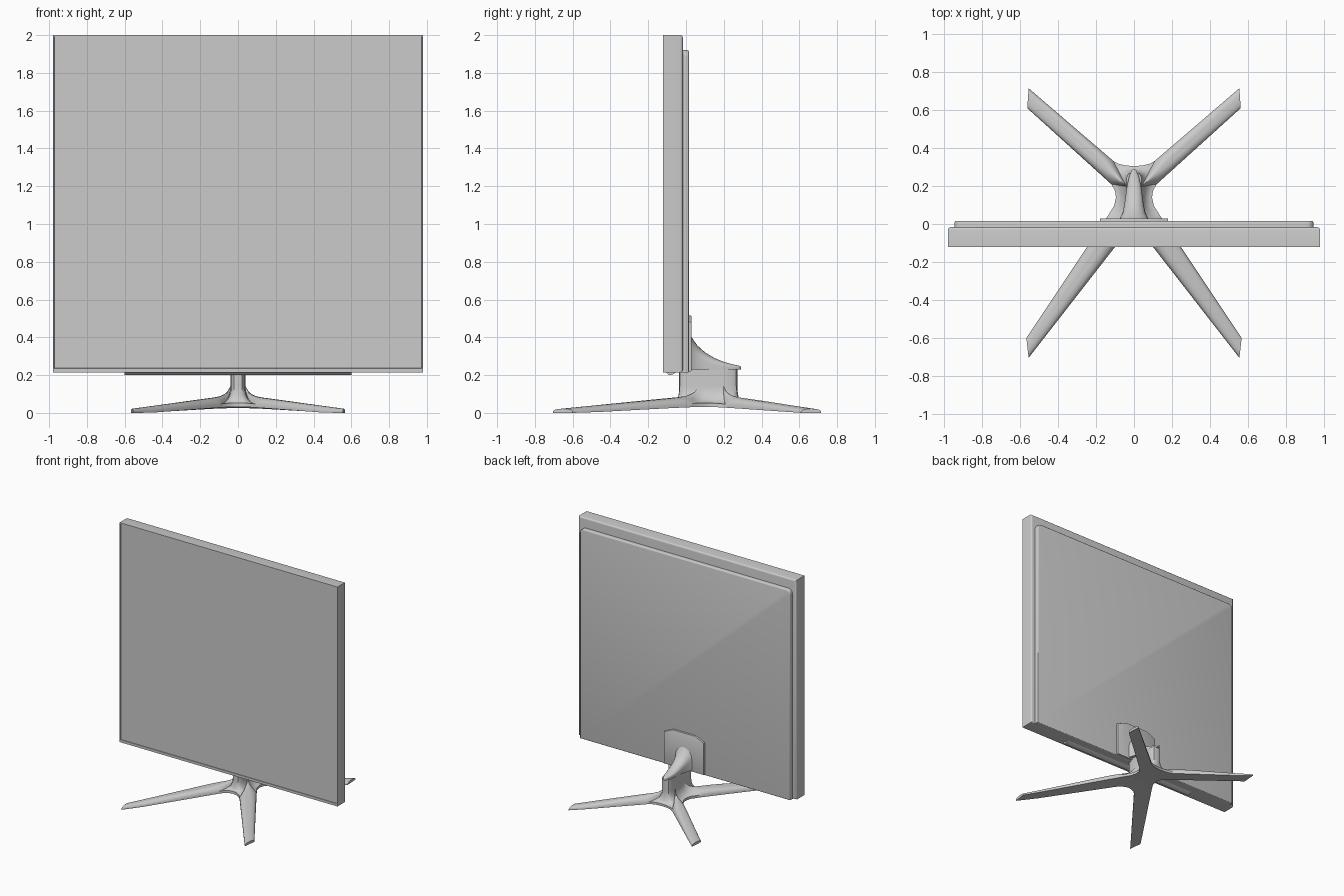
import bpy, bmesh, math
from mathutils import Vector

cube = bpy.data.objects.get("Cube")
if cube:
    bpy.data.objects.remove(cube, do_unlink=True)

grey = bpy.data.materials.new("light_grey")
grey.use_nodes = True
COLOUR = (0.6, 0.6, 0.6, 1)
grey.diffuse_color = COLOUR
grey.node_tree.nodes["Principled BSDF"].inputs["Base Color"].default_value = COLOUR


def finish(bm, name, angle=35):
    bmesh.ops.remove_doubles(bm, verts=bm.verts, dist=0.0002)
    bmesh.ops.recalc_face_normals(bm, faces=bm.faces)
    mesh = bpy.data.meshes.new(name)
    bm.to_mesh(mesh)
    bm.free()
    mesh.materials.append(grey)
    ob = bpy.data.objects.new(name, mesh)
    bpy.context.collection.objects.link(ob)
    bpy.ops.object.select_all(action='DESELECT')
    ob.select_set(True)
    bpy.context.view_layer.objects.active = ob
    bpy.ops.object.shade_smooth_by_angle(angle=math.radians(angle))
    return ob


def loft(bm, rings):
    """Skin closed rings of equal length and cap both ends."""
    rows = [[bm.verts.new(p) for p in ring] for ring in rings]
    n = len(rows[0])
    for a, b in zip(rows, rows[1:]):
        for i in range(n):
            bm.faces.new((a[i], a[(i + 1) % n], b[(i + 1) % n], b[i]))
    bm.faces.new(rows[0])
    bm.faces.new(rows[-1])
    bmesh.ops.recalc_face_normals(bm, faces=bm.faces)


def slab(outline, y0, y1):
    """Solid from an x-z outline, between two depths."""
    bm = bmesh.new()
    loft(bm, [[(x, y, z) for x, z in outline] for y in (y0, y1)])
    return bm


def bevel_back(bm, y, width, segments):
    edges = [e for e in bm.edges if all(abs(v.co.y - y) < 1e-4 for v in e.verts)]
    bmesh.ops.bevel(bm, geom=edges, offset=width, segments=segments,
                    profile=0.5, affect='EDGES')


# Display housing with a recessed screen
FRONT, BACK = -0.122, -0.017
bm = slab([(-0.98, 0.215), (0.98, 0.215), (0.98, 2), (-0.98, 2)], FRONT, BACK)
screen = min(bm.faces, key=lambda f: f.calc_center_median().y)
bmesh.ops.inset_region(bm, faces=[screen], thickness=0.01)
for v in screen.verts:
    if v.co.z < 1:
        v.co.z += 0.014
bmesh.ops.inset_region(bm, faces=[screen], thickness=0.001)
for v in screen.verts:
    v.co.y += 0.004
bevel_back(bm, BACK, 0.014, 4)
finish(bm, "display_housing")

# Thin lip below the screen
bm = bmesh.new()
lip = [(-0.112, 0.22), (-0.09, 0.2), (-0.07, 0.203), (-0.045, 0.22)]
loft(bm, [[(x, y, z) for y, z in lip] for x in (-0.6, 0.6)])
finish(bm, "lower_lip")

# Rear cover with rounded upper corners
outline = [(-0.945, 0.213), (0.945, 0.213)]
R = 0.035
for side, start in ((1, 0), (-1, 90)):
    for k in range(7):
        a = math.radians(start + 15 * k)
        outline.append((side * (0.945 - R) + R * math.cos(a), 1.92 - R + R * math.sin(a)))
bm = slab(outline, BACK - 0.01, 0.015)
bevel_back(bm, 0.015, 0.008, 3)
finish(bm, "rear_cover")

# Mounting plate with clipped upper corners
bm = slab([(-0.18, 0.22), (0.18, 0.22), (0.18, 0.48), (0.1, 0.515),
           (-0.1, 0.515), (-0.18, 0.48)], 0.01, 0.03)
bevel_back(bm, 0.03, 0.004, 2)
finish(bm, "mounting_plate")

# Swept arm: depth, half width, top height
ARM = [(0.02, 0.082, 0.42), (0.03, 0.074, 0.4), (0.06, 0.06, 0.357), (0.1, 0.051, 0.321),
       (0.15, 0.044, 0.291), (0.2, 0.037, 0.27), (0.24, 0.028, 0.259),
       (0.27, 0.018, 0.252), (0.283, 0.011, 0.249), (0.29, 0.003, 0.245)]
bm = bmesh.new()
rings = []
for y, w, top in ARM:
    h = (top - 0.23) * 0.5
    arch = [(w * math.cos(math.pi * k / 10), y, top - h + h * math.sin(math.pi * k / 10))
            for k in range(11)]
    rings.append([(w, y, 0.23)] + arch + [(-w, y, 0.23)])
loft(bm, rings)
finish(bm, "support_arm", 45)

# Four-legged base flowing into the neck; columns run from rim to crest
NECK_Z = 0.142
columns = []          # rim, crest, crest height, fillet weight, on neck


def hub(rim, crest):
    columns.append((Vector(rim), Vector(crest), NECK_Z, 1.0, True))


def leg(side_a, side_b, root):
    """Two rim lines (root, tip) sharing one crest line."""
    root = Vector(root)
    tip = (Vector(side_a[1]) + Vector(side_b[1])) / 2
    length = (tip - root).length
    steps = (0, 0.03, 0.06, 0.1, 0.15, 0.22, 0.35, 0.55, 0.78, 1)
    for side, order in ((side_a, steps), (side_b, steps[::-1])):
        for s in order:
            rim = Vector(side[0]).lerp(Vector(side[1]), s)
            crest_z = 0.022 + 0.07 * (1 - s) + 0.05 * math.exp(-s * length / 0.03)
            columns.append((rim, root.lerp(tip, s), crest_z,
                            math.exp(-s * length / 0.05), s == 0))


hub((0, -0.06), (0, -0.036))
hub((0.03, -0.065), (0.022, -0.033))
hub((0.06, -0.08), (0.036, -0.015))
hub((0.075, -0.092), (0.04, 0.02))
leg([(0.09, -0.108), (0.555, -0.705)], [(0.14, 0.04), (0.567, -0.6)], (0.04, 0.068))
hub((0.105, 0.095), (0.04, 0.1))
hub((0.095, 0.14), (0.04, 0.14))
hub((0.1, 0.175), (0.04, 0.17))
leg([(0.12, 0.21), (0.562, 0.61)], [(0.11, 0.333), (0.555, 0.715)], (0.04, 0.198))
hub((0.085, 0.318), (0.04, 0.245))
hub((0.045, 0.308), (0.028, 0.266))
hub((0, 0.305), (0, 0.272))


def under(p):
    return max(0.0, 0.037 * (1 - (p - Vector((0, 0.05))).length / 0.8))


def column_points(col):
    rim, crest, top, w, on_neck = col
    low = under(rim)
    edge = low + 0.008 + 0.4 * low
    axis = Vector((0, crest.y))
    pts = [(*axis, under(axis))] if on_neck else []
    pts += [(*crest, under(crest)), (*rim, low)]
    for k in range(9):
        u = k / 8
        across = w * math.sin(u * math.pi / 2) + (1 - w) * u
        rise = w * (1 - math.cos(u * math.pi / 2)) + (1 - w) * math.sqrt(1 - (1 - u) ** 2)
        pts.append((*rim.lerp(crest, across), edge + (top - edge) * rise))
    if on_neck:
        pts += [(*crest, 0.233), (*axis, 0.233)]
    return pts


bm = bmesh.new()
for a, b in zip(columns, columns[1:]):
    pa, pb = column_points(a), column_points(b)
    if a[4] != b[4]:      # drop the neck part where a leg begins
        pa, pb = (p[1:-2] if c[4] else p for p, c in ((pa, a), (pb, b)))
    for i in range(len(pa) - 1):
        bm.faces.new([bm.verts.new(p) for p in (pa[i], pb[i], pb[i + 1], pa[i + 1])])
bmesh.ops.remove_doubles(bm, verts=bm.verts, dist=0.0002)
bmesh.ops.mirror(bm, geom=bm.verts[:] + bm.edges[:] + bm.faces[:],
                 merge_dist=0.0002, axis='X')
finish(bm, "stand_base", 40)
